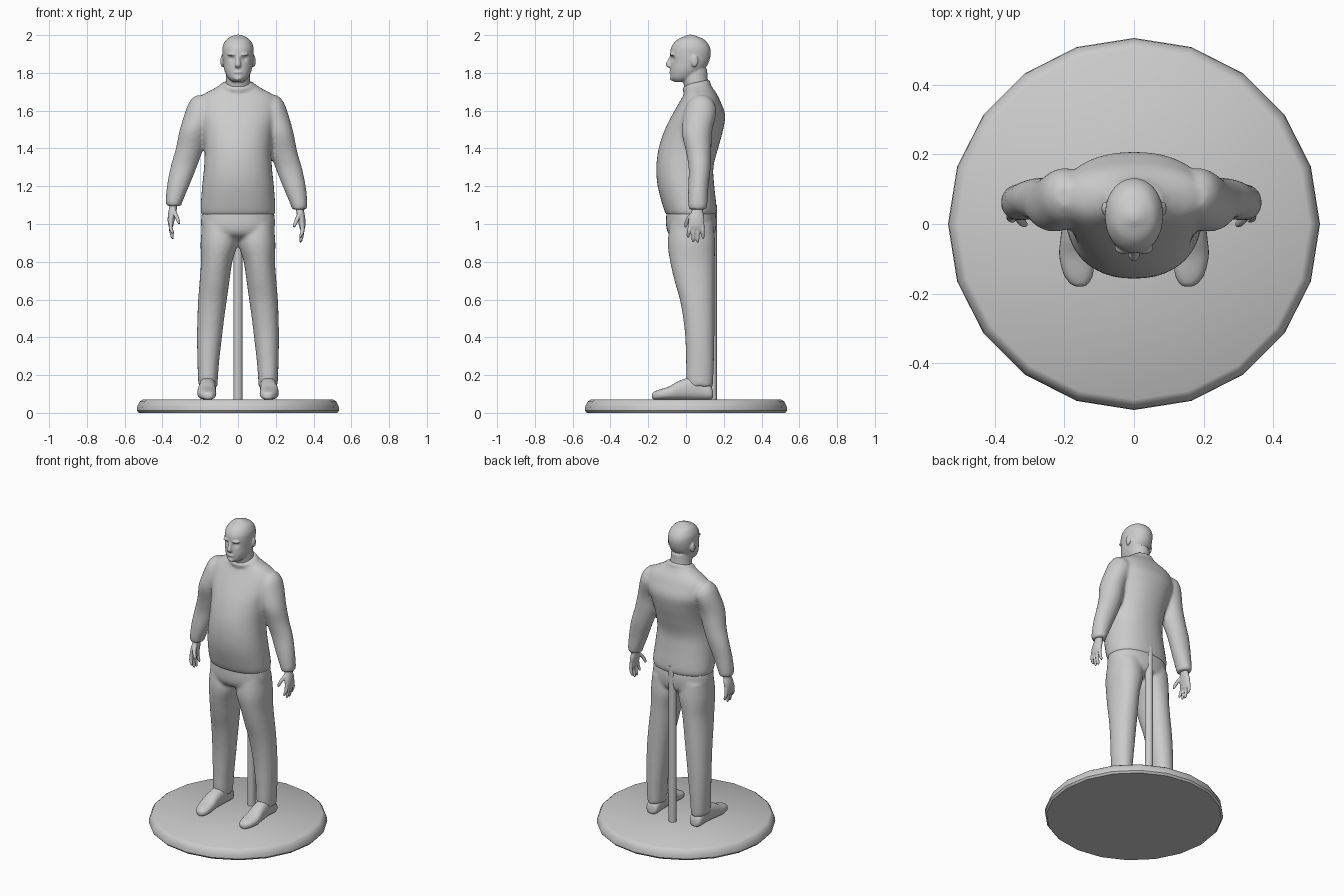
import bpy, bmesh, math
from mathutils import Matrix, Vector

if "Cube" in bpy.data.objects:
    bpy.data.objects.remove(bpy.data.objects["Cube"])

grey = bpy.data.materials.new("plain grey")
grey.diffuse_color = (0.6, 0.6, 0.6, 1)
grey.use_nodes = True
grey.node_tree.nodes["Principled BSDF"].inputs["Base Color"].default_value = grey.diffuse_color


def spline(rows, steps):
    """Catmull-Rom interpolation through rows of ring values."""
    out = []
    for i in range(len(rows) - 1):
        a, b = rows[max(i - 1, 0)], rows[i]
        c, d = rows[i + 1], rows[min(i + 2, len(rows) - 1)]
        for k in range(steps):
            t = k / steps
            out.append([0.5 * (2 * q + (r - p) * t + (2 * p - 5 * q + 4 * r - s) * t * t
                               + (3 * q - p - 3 * r + s) * t ** 3)
                        for p, q, r, s in zip(a, b, c, d)])
    return out + [list(rows[-1])]


def loft(bm, rows, seg=28, steps=4, power=2.0, along_y=False):
    """Closed skin over rings (x, y, z, rx, ry); along_y swaps y and z."""
    rings = []
    for x, y, z, rx, ry in spline(rows, steps):
        ring = []
        for i in range(seg):
            a = 2 * math.pi * i / seg
            c, s = math.cos(a), math.sin(a)
            px = x + rx * math.copysign(abs(c) ** (2 / power), c)
            py = y + ry * math.copysign(abs(s) ** (2 / power), s)
            ring.append(bm.verts.new((px, z, py) if along_y else (px, py, z)))
        rings.append(ring)
    for lo, hi in zip(rings, rings[1:]):
        for i in range(seg):
            j = (i + 1) % seg
            bm.faces.new((lo[i], lo[j], hi[j], hi[i]))
    bm.faces.new(rings[0])
    bm.faces.new(rings[-1])


def depth(rows):
    """Rows (z, front y, back y, rx) to centred rings."""
    return [(0, (f + b) / 2, z, rx, (b - f) / 2) for z, f, b, rx in rows]


def finish(bm, name, voxel=0, smooth=4, angle=40):
    bmesh.ops.recalc_face_normals(bm, faces=bm.faces[:])
    me = bpy.data.meshes.new(name)
    bm.to_mesh(me)
    bm.free()
    me.materials.append(grey)
    ob = bpy.data.objects.new(name, me)
    bpy.context.collection.objects.link(ob)
    bpy.ops.object.select_all(action='DESELECT')
    ob.select_set(True)
    bpy.context.view_layer.objects.active = ob
    bpy.ops.object.shade_smooth_by_angle(angle=math.radians(angle))
    if voxel:  # fuse overlapping volumes into one soft skin
        m = ob.modifiers.new("fuse", 'REMESH')
        m.mode, m.voxel_size, m.use_smooth_shade = 'VOXEL', voxel, True
        s = ob.modifiers.new("soften", 'SMOOTH')
        s.factor, s.iterations = 0.5, smooth
    return ob


# Round stand and support pole
bm = bmesh.new()
loft(bm, [(0, 0, z, r, r) for z, r in ((0, .525), (.012, .535), (.035, .533), (.06, .52), (.07, .505))],
     seg=20, steps=1)
finish(bm, "stand")
bm = bmesh.new()
loft(bm, [(0, .14, .06, .024, .024), (0, .14, 1.1, .024, .024)], seg=16, steps=1)
finish(bm, "support_pole")

# Jacket: torso, sleeves and collar
bm = bmesh.new()
loft(bm, depth([(1.045, -.10, .15, .19), (1.08, -.118, .162, .198), (1.2, -.15, .15, .19),
                (1.3, -.157, .145, .18), (1.4, -.145, .17, .177), (1.5, -.112, .197, .19),
                (1.58, -.072, .207, .212), (1.65, -.032, .182, .21), (1.685, -.012, .165, .185),
                (1.715, .0, .145, .13), (1.745, .01, .125, .08), (1.755, .03, .11, .05)]),
     seg=40, power=2.2)
SLEEVE = [(.2, .08, 1.68, .025, .03), (.2, .08, 1.65, .055, .065), (.2, .076, 1.6, .077, .085),
          (.232, .058, 1.5, .076, .08), (.256, .067, 1.4, .073, .067), (.285, .072, 1.31, .07, .058),
          (.315, .065, 1.21, .06, .054), (.338, .062, 1.12, .045, .051), (.338, .062, 1.095, .038, .044)]
for side, dx, dz in ((-1, 0, 0), (1, -.015, -.018)):
    loft(bm, [(side * (x + dx), y, z + dz * min(1, (1.68 - z) * 4), rx, ry)
              for x, y, z, rx, ry in SLEEVE])
loop = [bm.verts.new((.078 + .014 * math.cos(a), 0, .016 * math.sin(a)))
        for a in (i * math.pi / 5 for i in range(10))]
edges = [bm.edges.new((loop[i], loop[i - 1])) for i in range(10)]
spun = bmesh.ops.spin(bm, geom=loop + edges, cent=(0, 0, 0), axis=(0, 0, 1),
                      angle=2 * math.pi, steps=32, use_merge=True)
known = set()
stack = [loop[0]]
while stack:  # gather the whole collar island
    v = stack.pop()
    if v not in known:
        known.add(v)
        stack += [e.other_vert(v) for e in v.link_edges]
bmesh.ops.transform(bm, verts=list(known),
                    matrix=Matrix.Translation((0, .055, 1.732)) @ Matrix.Rotation(.3, 4, 'X')
                    @ Matrix.Diagonal((1, .85, 1, 1)))
finish(bm, "jacket", .01)

# Trousers: pelvis and two legs
bm = bmesh.new()
loft(bm, depth([(1.1, -.10, .145, .18), (1.04, -.105, .158, .194), (.98, -.104, .158, .195),
                (.94, -.085, .145, .185), (.915, -.03, .10, .13)]), seg=40, power=2.2)
LEG = [(.1, .03, 1.0, .09, .115), (.1, .029, .9, .098, .126), (.113, .034, .8, .083, .118),
       (.124, .045, .7, .079, .106), (.135, .059, .6, .076, .092), (.144, .068, .5, .071, .083),
       (.151, .073, .4, .066, .077), (.157, .074, .28, .058, .074), (.159, .073, .19, .053, .072),
       (.159, .074, .14, .05, .068)]
for side in (-1, 1):
    loft(bm, [(side * x, y, z, rx, ry) for x, y, z, rx, ry in LEG], power=2.15)
finish(bm, "trousers", .01)

# Shoes, lofted from heel to toe: (y, half width, bottom, top, x)
SHOE = [(.142, .025, .08, .115, .158), (.125, .04, .07, .15, .158), (.05, .043, .07, .19, .159),
        (-.03, .046, .07, .172, .164), (-.09, .05, .07, .14, .165), (-.145, .042, .07, .122, .16),
        (-.172, .025, .072, .11, .157), (-.18, .01, .08, .098, .156)]
for side, name in ((-1, "right_shoe"), (1, "left_shoe")):
    bm = bmesh.new()
    loft(bm, [(side * x, (lo + hi) / 2, y, w, (hi - lo) / 2) for y, w, lo, hi, x in SHOE],
         power=2.4, along_y=True)
    finish(bm, name)

# Hands: palm, four fingers and a thumb
for side, name, dx, dz in ((-1, "right_hand", 0, 0), (1, "left_hand", -.015, -.018)):
    bm = bmesh.new()

    def limb(rows, seg):
        loft(bm, [(side * (x + dx), y, z + dz, rx, ry) for x, y, z, rx, ry in rows], seg)

    limb([(.338, .062, 1.13, .022, .028), (.343, .06, 1.09, .021, .03), (.35, .056, 1.05, .021, .041),
          (.355, .054, 1.01, .017, .042), (.355, .054, .99, .012, .036)], 20)
    for base, tip, end in ((.022, .012, .945), (.043, .038, .922), (.065, .062, .92), (.086, .09, .94)):
        limb([(.355, base, 1.02, .011, .011), (.356, (base + tip) / 2, .98, .011, .011),
              (.349, tip, end + .015, .009, .009), (.345, tip, end, .005, .005)], 12)
    limb([(.342, .035, 1.075, .013, .014), (.328, .012, 1.045, .012, .013),
          (.316, .0, 1.015, .01, .01), (.312, -.002, 1.0, .005, .005)], 12)
    finish(bm, name, .004, 2)

# Head: skull with eye hollows, neck, nose, brow, lips and ears
bm = bmesh.new()
loft(bm, depth([(1.752, -.062, 0, .028), (1.772, -.08, .05, .052), (1.81, -.083, .09, .071),
                (1.85, -.081, .118, .079), (1.9, -.084, .131, .083), (1.94, -.076, .125, .081),
                (1.975, -.047, .098, .063), (1.994, -.008, .058, .034), (2.002, .01, .035, .012)]),
     seg=48, steps=6, power=2.1)
for v in bm.verts:
    if v.co.y < 0:
        for sx in (-1, 1):
            d = (v.co - Vector((sx * .034, v.co.y, 1.876))).length
            v.co.y += .013 * math.exp(-(d / .015) ** 2)
loft(bm, depth([(1.66, .0, .13, .07), (1.72, -.008, .122, .067), (1.77, -.02, .115, .064),
                (1.82, -.02, .112, .06)]))


def blob(centre, size):
    bmesh.ops.create_uvsphere(bm, u_segments=16, v_segments=10, radius=1,
                              matrix=Matrix.Translation(centre) @ Matrix.Diagonal((*size, 1)))


loft(bm, [(0, -.074, 1.895, .009, .01), (0, -.083, 1.87, .01, .012), (0, -.09, 1.848, .015, .017),
          (0, -.088, 1.833, .016, .014), (0, -.08, 1.826, .01, .008)], 16)
blob((0, -.074, 1.803), (.028, .016, .007))
blob((0, -.072, 1.772), (.024, .015, .014))
for sx in (-1, 1):
    blob((sx * .03, -.07, 1.897), (.027, .017, .008))
    blob((sx * .083, .045, 1.862), (.011, .02, .032))
finish(bm, "head", .005, 3)
